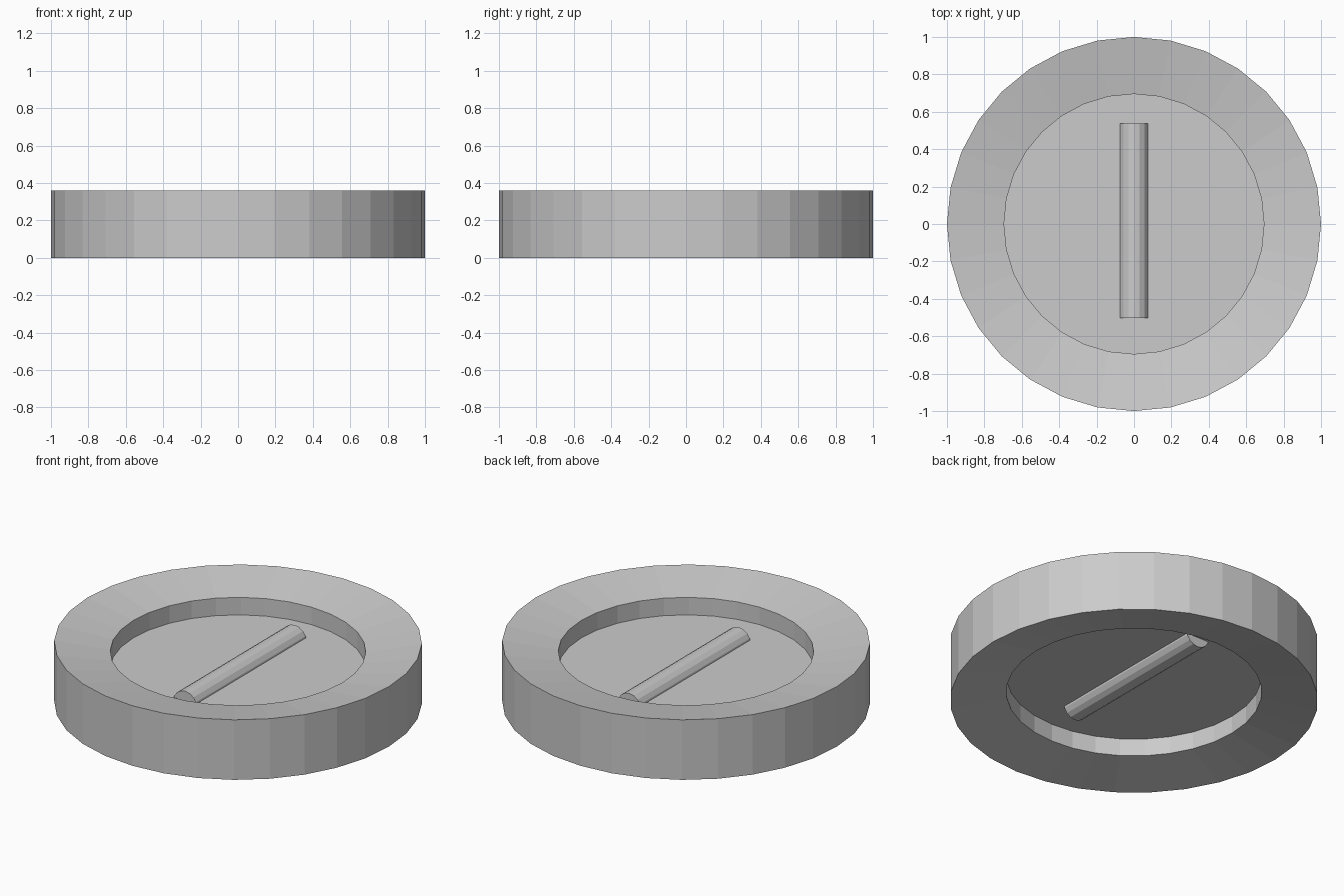
import bpy, bmesh, math
from mathutils import Matrix

cube = bpy.data.objects.get("Cube")
if cube:
    bpy.data.objects.remove(cube, do_unlink=True)

SIDES = 32
MID = 0.18  # half of the total height

grey = bpy.data.materials.new("plain_grey")
grey.use_nodes = True
colour = (0.6, 0.6, 0.6, 1)
grey.diffuse_color = colour
grey.node_tree.nodes["Principled BSDF"].inputs["Base Color"].default_value = colour


def add_object(name, bm):
    bmesh.ops.recalc_face_normals(bm, faces=bm.faces)
    mesh = bpy.data.meshes.new(name)
    bm.to_mesh(mesh)
    bm.free()
    mesh.materials.append(grey)
    obj = bpy.data.objects.new(name, mesh)
    bpy.context.collection.objects.link(obj)
    return obj


# Wheel body: half profile (radius, height above middle), mirrored and revolved
half = [(0.695, 0.02), (0.695, 0.125), (1.0, MID)]
profile = half + [(r, -h) for r, h in reversed(half)]
bm = bmesh.new()
rings = []
for r, h in profile:
    ring = []
    for i in range(SIDES):
        a = math.tau * i / SIDES
        ring.append(bm.verts.new((r * math.cos(a), r * math.sin(a), MID + h)))
    rings.append(ring)
for low, high in zip(rings, rings[1:]):
    for i in range(SIDES):
        j = (i + 1) % SIDES
        bm.faces.new((low[i], low[j], high[j], high[i]))
# Flat recessed floors on both sides
bm.faces.new(rings[0])
bm.faces.new(rings[-1])
add_object("wheel_body", bm)

# Round bar lying across the middle, showing on both sides
bm = bmesh.new()
bmesh.ops.create_cone(
    bm, cap_ends=True, segments=16, radius1=0.078, radius2=0.078, depth=1.04,
    matrix=Matrix.Translation((0, 0.018, MID)) @ Matrix.Rotation(math.pi / 2, 4, "X"))
add_object("cross_bar", bm)
